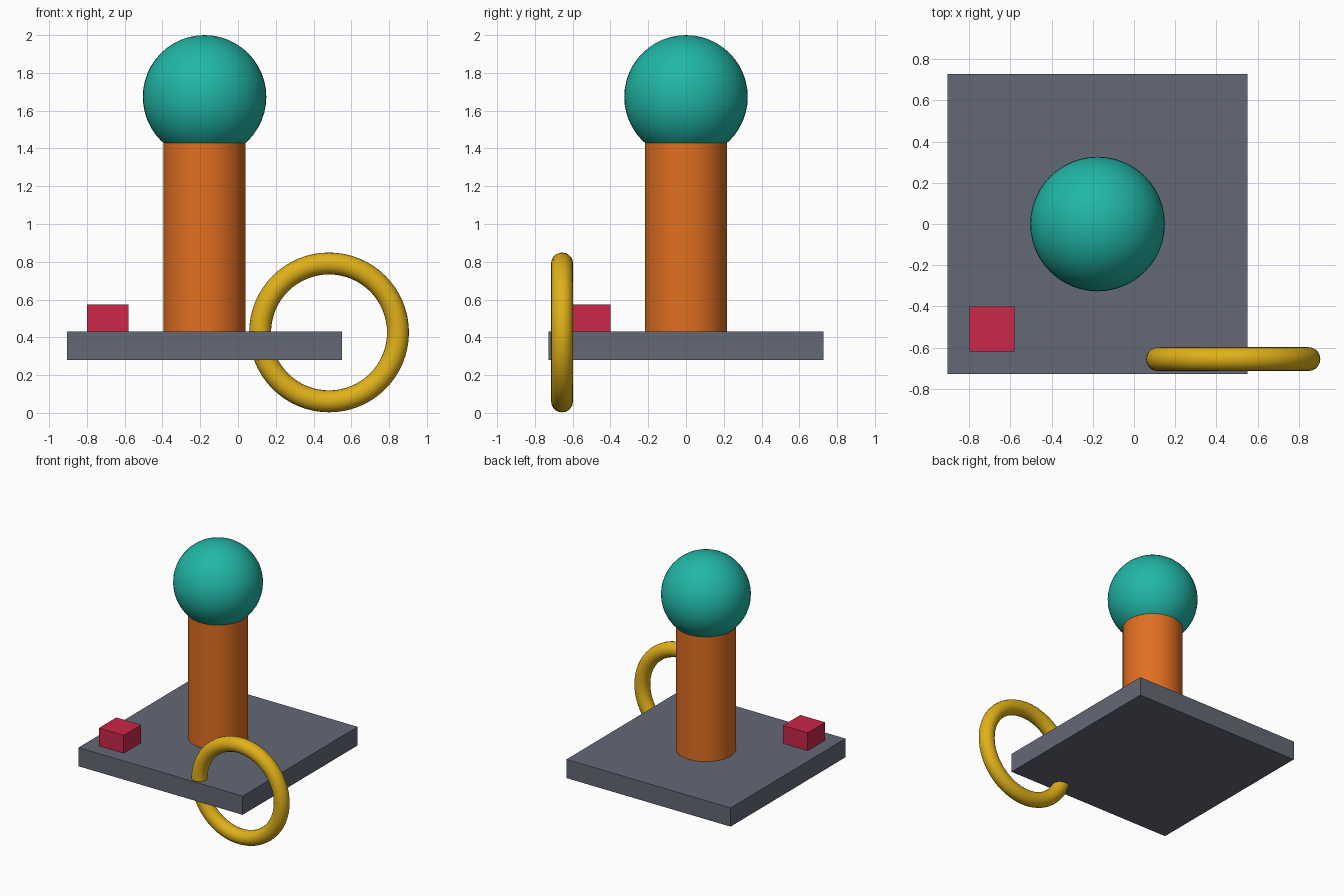
import bpy
from math import radians

if "Cube" in bpy.data.objects:
    bpy.data.objects.remove(bpy.data.objects["Cube"])

CX = -0.177          # axis of the base and post
BASE_Z, TOP_Z = 0.28, 0.43


def finish(name, color=None, smooth=False):
    obj = bpy.context.object
    obj.name = name
    if color:
        mat = bpy.data.materials.new(name + "_colour")
        mat.diffuse_color = (*color, 1)
        mat.use_nodes = True
        mat.node_tree.nodes["Principled BSDF"].inputs["Base Color"].default_value = mat.diffuse_color
        obj.data.materials.append(mat)
    if smooth:
        bpy.ops.object.shade_smooth_by_angle(angle=radians(40))
    return obj


def box(name, center, size, color):
    bpy.ops.mesh.primitive_cube_add(size=1, location=center)
    bpy.context.object.scale = size
    bpy.ops.object.transform_apply(location=False, rotation=False, scale=True)
    return finish(name, color)


# Square base plate
box("base_plate", (CX, 0, (BASE_Z + TOP_Z) / 2),
    (1.456, 1.456, TOP_Z - BASE_Z), (0.125, 0.14, 0.18))

# Small block on the front left corner
box("small_block", (-0.69, -0.51, 0.502), (0.22, 0.22, 0.144), (0.6, 0.02, 0.065))

# Upright post
bpy.ops.mesh.primitive_cylinder_add(vertices=48, radius=0.218, depth=1.0,
                                    location=(CX, 0, TOP_Z + 0.5))
finish("post", (0.75, 0.16, 0.015), True)

# Ball resting on the post
bpy.ops.mesh.primitive_uv_sphere_add(segments=48, ring_count=24, radius=0.327,
                                     location=(CX, 0, 1.673))
finish("ball", (0.015, 0.47, 0.38), True)

# Upright ring passing through the plate edge
bpy.ops.mesh.primitive_torus_add(major_segments=64, minor_segments=20,
                                 major_radius=0.365, minor_radius=0.058,
                                 location=(0.482, -0.656, 0.426),
                                 rotation=(radians(90), 0, 0))
finish("ring", (0.75, 0.44, 0.01), True)
